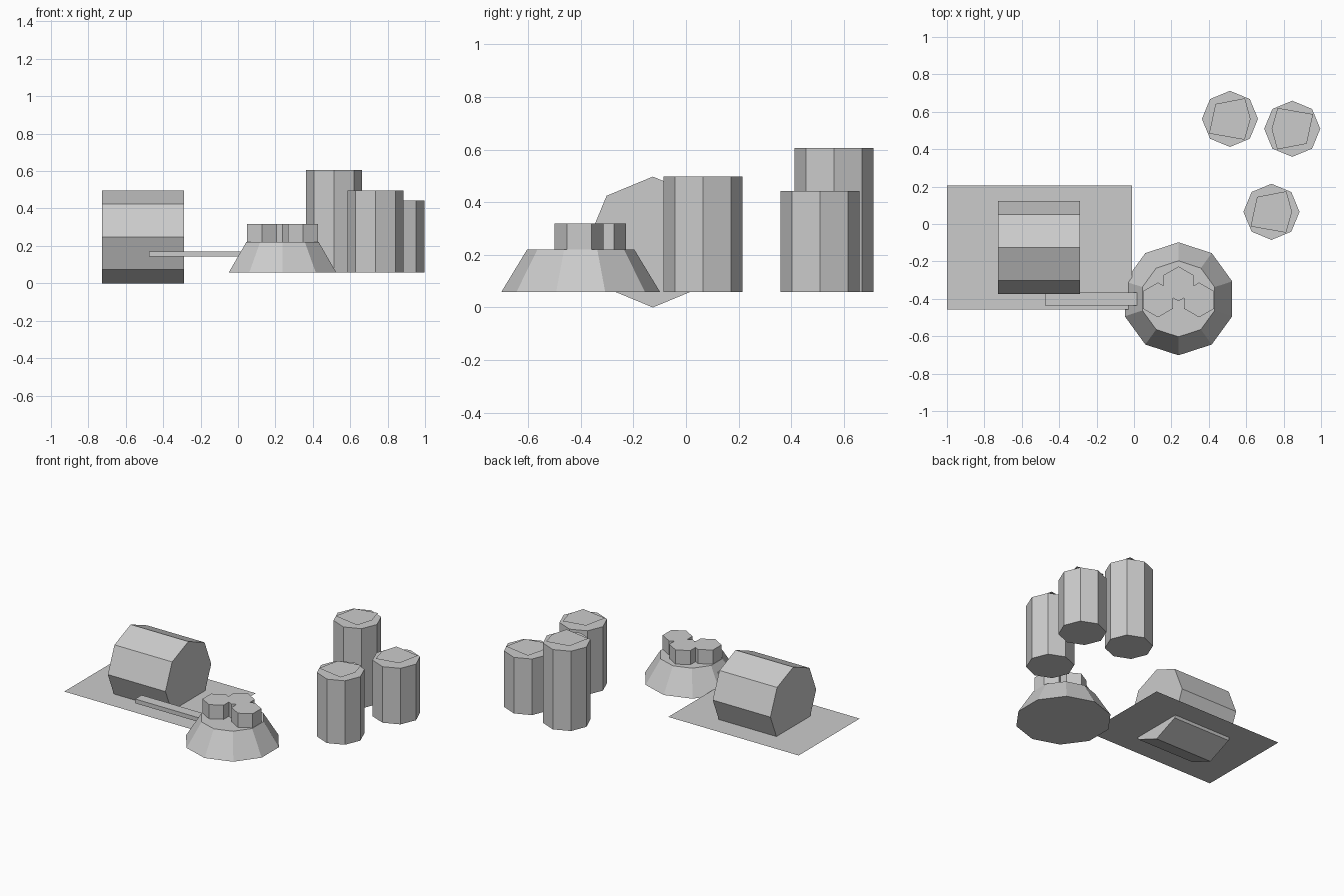
import bpy
import bmesh
import math
from mathutils import Matrix, Vector

if "Cube" in bpy.data.objects:
    bpy.data.objects.remove(bpy.data.objects["Cube"])

grey = bpy.data.materials.new("light_grey")
grey.diffuse_color = (0.6, 0.6, 0.6, 1)
grey.use_nodes = True
grey.node_tree.nodes["Principled BSDF"].inputs["Base Color"].default_value = grey.diffuse_color

BASE = 0.058   # height of the tower and silo feet


def finish(name, bm):
    mesh = bpy.data.meshes.new(name)
    bm.to_mesh(mesh)
    bm.free()
    mesh.materials.append(grey)
    obj = bpy.data.objects.new(name, mesh)
    bpy.context.collection.objects.link(obj)
    return obj


def prism(name, x, y, z0, z1, sides, r0, r1=None, turn=0.0):
    """Upright prism or frustum with its first corner at angle turn."""
    r1 = r0 if r1 is None else r1
    bm = bmesh.new()
    rings = []
    for r, z in ((r0, z0), (r1, z1)):
        angles = [turn + 2 * math.pi * i / sides for i in range(sides)]
        rings.append([bm.verts.new((x + r * math.cos(a), y + r * math.sin(a), z))
                      for a in angles])
    low, high = rings
    bm.faces.new(low[::-1])
    bm.faces.new(high)
    for i in range(sides):
        j = (i + 1) % sides
        bm.faces.new((low[i], low[j], high[j], high[i]))
    return finish(name, bm)


def plate(name, points, z):
    bm = bmesh.new()
    bm.faces.new([bm.verts.new((x, y, z)) for x, y in points])
    return finish(name, bm)


# Ground sheet under the hall
plate("ground_sheet", [(-1, -0.457), (-0.01, -0.457), (-0.01, 0.206), (-1, 0.206)], 0.09)

# Eight-sided hall lying along x
hall = prism("barrel_hall", 0, 0, -0.219, 0.219, 8, 0.2485)
hall.data.transform(Matrix.Translation((-0.508, -0.126, 0.2485))
                    @ Matrix.Rotation(math.pi / 2, 4, 'Y'))

# Pipe from the hall to the tower
bm = bmesh.new()
bmesh.ops.create_cube(bm, size=1)
bmesh.ops.scale(bm, vec=(0.496, 0.07, 0.029), verts=bm.verts)
bmesh.ops.translate(bm, vec=(-0.228, -0.401, 0.1565), verts=bm.verts)
finish("pipe", bm)

# Tapered ten-sided tower
prism("tower_base", 0.238, -0.40, BASE, 0.221, 10, 0.302, 0.203, math.pi / 2)

# Cluster of three hexagonal stacks on the tower
for i, (dx, y) in enumerate([(0, -0.32), (-0.11, -0.406), (0.11, -0.406)]):
    prism(f"stack_{i + 1}", 0.238 + dx, y, 0.212, 0.318, 6, 0.093, turn=math.pi / 2)

# Octagonal silos, each with a thin five-cornered lid just above it
LID = [(0, 0.11), (54, 0.136), (134, 0.111), (215, 0.136), (305, 0.136)]
for i, (x, y, top, spin) in enumerate([(0.513, 0.562, 0.606, 0),
                                       (0.846, 0.509, 0.443, 180),
                                       (0.735, 0.065, 0.497, 0)]):
    prism(f"silo_{i + 1}", x, y, BASE, top, 8, 0.15)
    corners = [(x + r * math.cos(math.radians(a + spin)),
                y + r * math.sin(math.radians(a + spin))) for a, r in LID]
    plate(f"silo_lid_{i + 1}", corners, top + 0.018)
